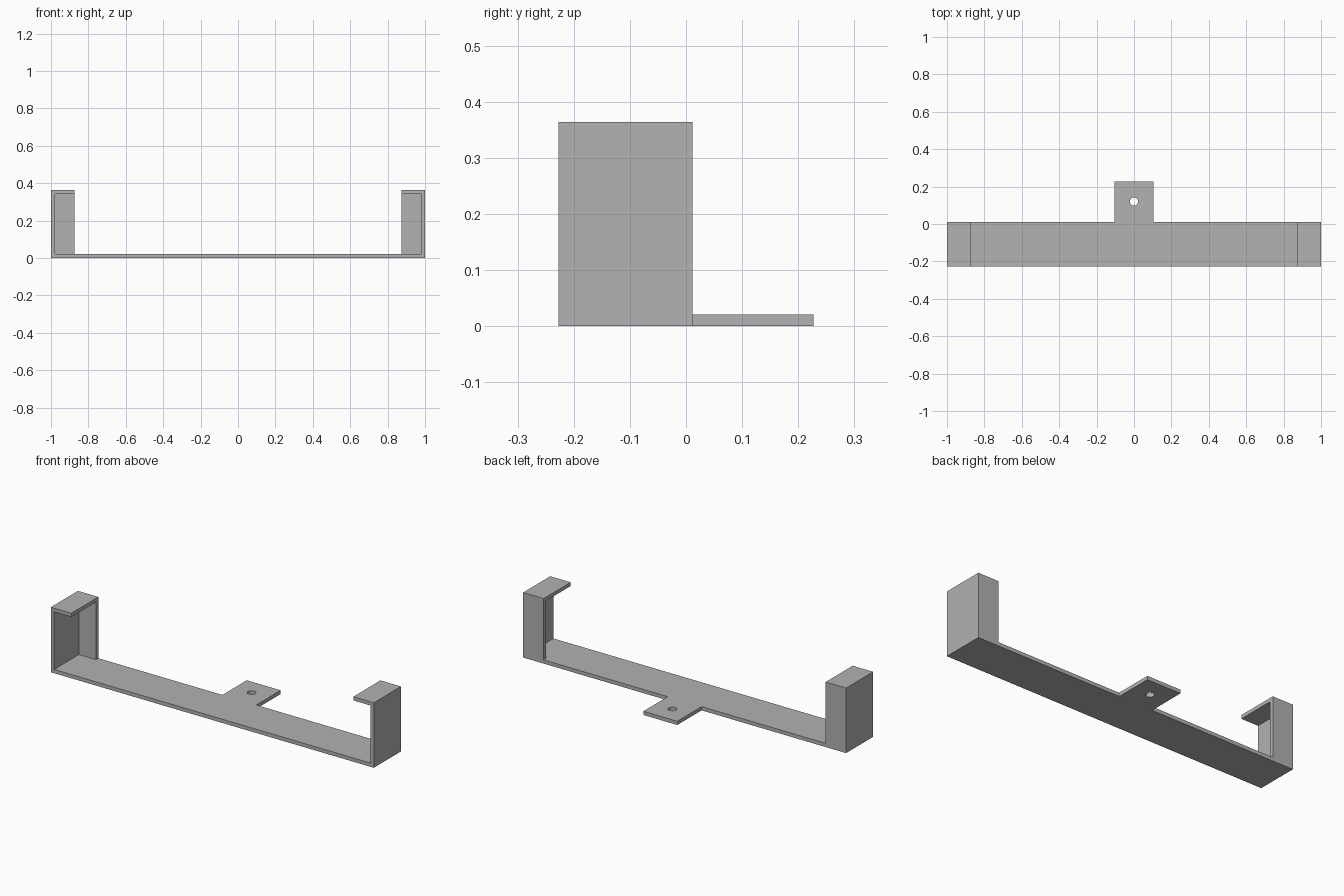
import bpy
import bmesh

cube = bpy.data.objects.get("Cube")
if cube:
    bpy.data.objects.remove(cube, do_unlink=True)

# Main dimensions
HALF = 1.0        # half width of the strap
T = 0.021         # sheet thickness
HEIGHT = 0.364
LIP = 0.873       # x where the top lips and back stops end
FRONT, BACK = -0.227, 0.012
TAB_HALF, TAB_BACK = 0.105, 0.227

grey = bpy.data.materials.new("plain grey")
grey.use_nodes = True
colour = (0.445, 0.445, 0.445, 1.0)
grey.diffuse_color = colour
grey.node_tree.nodes["Principled BSDF"].inputs["Base Color"].default_value = colour


def finish(name, bm):
    bmesh.ops.recalc_face_normals(bm, faces=bm.faces)
    mesh = bpy.data.meshes.new(name)
    bm.to_mesh(mesh)
    bm.free()
    mesh.materials.append(grey)
    obj = bpy.data.objects.new(name, mesh)
    bpy.context.collection.objects.link(obj)
    return obj


def prism(name, outline, axis, start, end):
    """Extrude a flat outline along y (from an xz outline) or z (from xy)."""
    bm = bmesh.new()
    place = (lambda a, b: (a, start, b)) if axis == "y" else (lambda a, b: (a, b, start))
    face = bm.faces.new([bm.verts.new(place(a, b)) for a, b in outline])
    top = bmesh.ops.extrude_face_region(bm, geom=[face])["geom"]
    verts = [v for v in top if isinstance(v, bmesh.types.BMVert)]
    step = (0, end - start, 0) if axis == "y" else (0, 0, end - start)
    bmesh.ops.translate(bm, verts=verts, vec=step)
    return finish(name, bm)


def rectangle(x0, x1, b0, b1):
    return [(x0, b0), (x1, b0), (x1, b1), (x0, b1)]


def combine(target, other, operation):
    """Merge or cut with another part, then discard that part."""
    other.hide_render = True
    mod = target.modifiers.new(operation.title(), "BOOLEAN")
    mod.operation, mod.solver, mod.object = operation, "EXACT", other
    bpy.context.view_layer.update()
    depsgraph = bpy.context.evaluated_depsgraph_get()
    mesh = bpy.data.meshes.new_from_object(target.evaluated_get(depsgraph))
    target.modifiers.clear()
    target.data = mesh
    bpy.data.objects.remove(other, do_unlink=True)


# Folded strap: base, upright ends and inward top lips
half_profile = [(HALF, 0), (HALF, HEIGHT), (LIP, HEIGHT), (LIP, HEIGHT - T),
                (HALF - T, HEIGHT - T), (HALF - T, T)]
profile = half_profile + [(-x, z) for x, z in reversed(half_profile)]
bracket = prism("bracket", profile, "y", FRONT, BACK)

# Back stops closing the rear of each end
for side, name in ((1, "left_back_stop"), (-1, "right_back_stop")):
    stop = prism(name, rectangle(side * LIP, side * HALF, 0, HEIGHT), "y", BACK - T, BACK)
    combine(bracket, stop, "UNION")

# Rear mounting tab
tab = prism("mounting_tab", rectangle(-TAB_HALF, TAB_HALF, BACK - 0.05, TAB_BACK), "z", 0, T)
combine(bracket, tab, "UNION")

# Screw hole through the tab
bm = bmesh.new()
bmesh.ops.create_cone(bm, cap_ends=True, segments=32, radius1=0.022, radius2=0.022, depth=0.2)
bmesh.ops.translate(bm, verts=bm.verts, vec=(0, 0.12, 0))
combine(bracket, finish("hole_cutter", bm), "DIFFERENCE")
